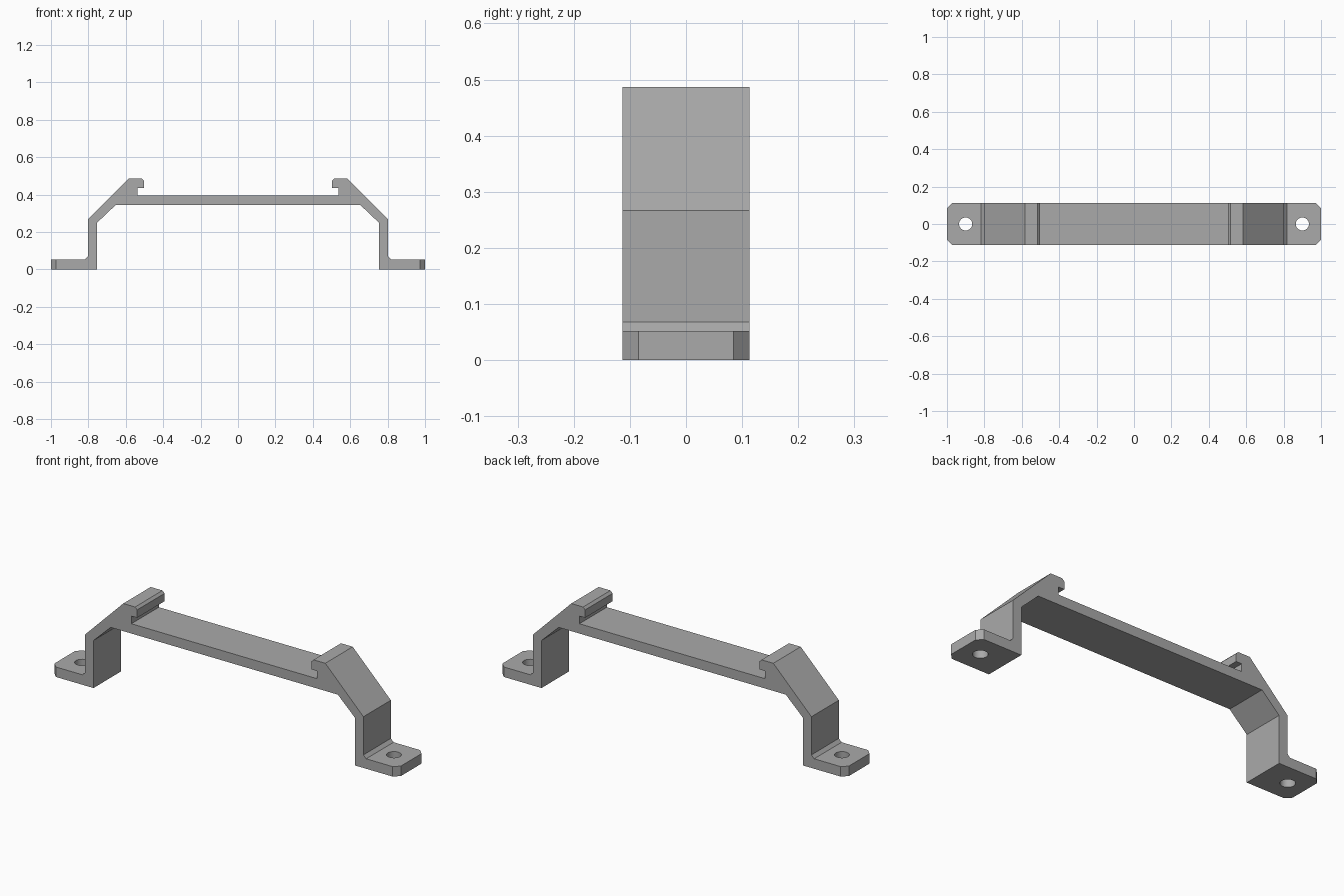
import bpy
import bmesh

cube = bpy.data.objects.get("Cube")
if cube:
    bpy.data.objects.remove(cube, do_unlink=True)

DEPTH = 0.113
CORNER = 0.028
HOLE_X, HOLE_RADIUS = 0.9, 0.035

grey = bpy.data.materials.new("plain_grey")
grey.use_nodes = True
colour = (0.4, 0.4, 0.4, 1)
grey.diffuse_color = colour
grey.node_tree.nodes["Principled BSDF"].inputs["Base Color"].default_value = colour


def add_object(name, bm):
    mesh = bpy.data.meshes.new(name)
    bmesh.ops.recalc_face_normals(bm, faces=bm.faces)
    bm.to_mesh(mesh)
    bm.free()
    mesh.materials.append(grey)
    obj = bpy.data.objects.new(name, mesh)
    bpy.context.collection.objects.link(obj)
    return obj


# Half of the bracket outline: underside, leg, foot, shoulder, hook, bar top
half = [
    (0.655, 0.343), (0.755, 0.248), (0.755, 0), (1, 0),
    (1, 0.052), (0.819, 0.052), (0.803, 0.068), (0.803, 0.267),
    (0.583, 0.487), (0.515, 0.487), (0.503, 0.475), (0.503, 0.434),
    (0.536, 0.434), (0.536, 0.394),
]
outline = half + [(-x, z) for x, z in reversed(half)]

# Bracket body, extruded along y
bm = bmesh.new()
face = bm.faces.new([bm.verts.new((x, -DEPTH, z)) for x, z in outline])
extruded = bmesh.ops.extrude_face_region(bm, geom=[face])["geom"]
bmesh.ops.translate(bm, vec=(0, 2 * DEPTH, 0),
                    verts=[v for v in extruded if isinstance(v, bmesh.types.BMVert)])

# Clipped corners at the ends of the feet
ends = [e for e in bm.edges
        if all(abs(v.co.x) > 0.99 for v in e.verts)
        and abs(e.verts[0].co.z - e.verts[1].co.z) > 0.01]
bmesh.ops.bevel(bm, geom=ends, offset=CORNER, offset_type='OFFSET',
                segments=1, affect='EDGES')
bracket = add_object("mounting_bracket", bm)

# Screw holes through both feet
bm = bmesh.new()
for side in (-1, 1):
    made = bmesh.ops.create_cone(bm, cap_ends=True, segments=32, depth=0.2,
                                 radius1=HOLE_RADIUS, radius2=HOLE_RADIUS)
    bmesh.ops.translate(bm, vec=(side * HOLE_X, 0, 0.02), verts=made["verts"])
cutter = add_object("screw_hole_cutter", bm)
cutter.hide_render = True

cut = bracket.modifiers.new("screw_holes", 'BOOLEAN')
cut.operation = 'DIFFERENCE'
cut.solver = 'EXACT'
cut.object = cutter
bpy.context.view_layer.objects.active = bracket
bracket.select_set(True)
bpy.ops.object.modifier_apply(modifier=cut.name)
bpy.data.objects.remove(cutter, do_unlink=True)

# Smooth the hole walls only
bpy.ops.object.shade_smooth_by_angle(angle=0.35)
